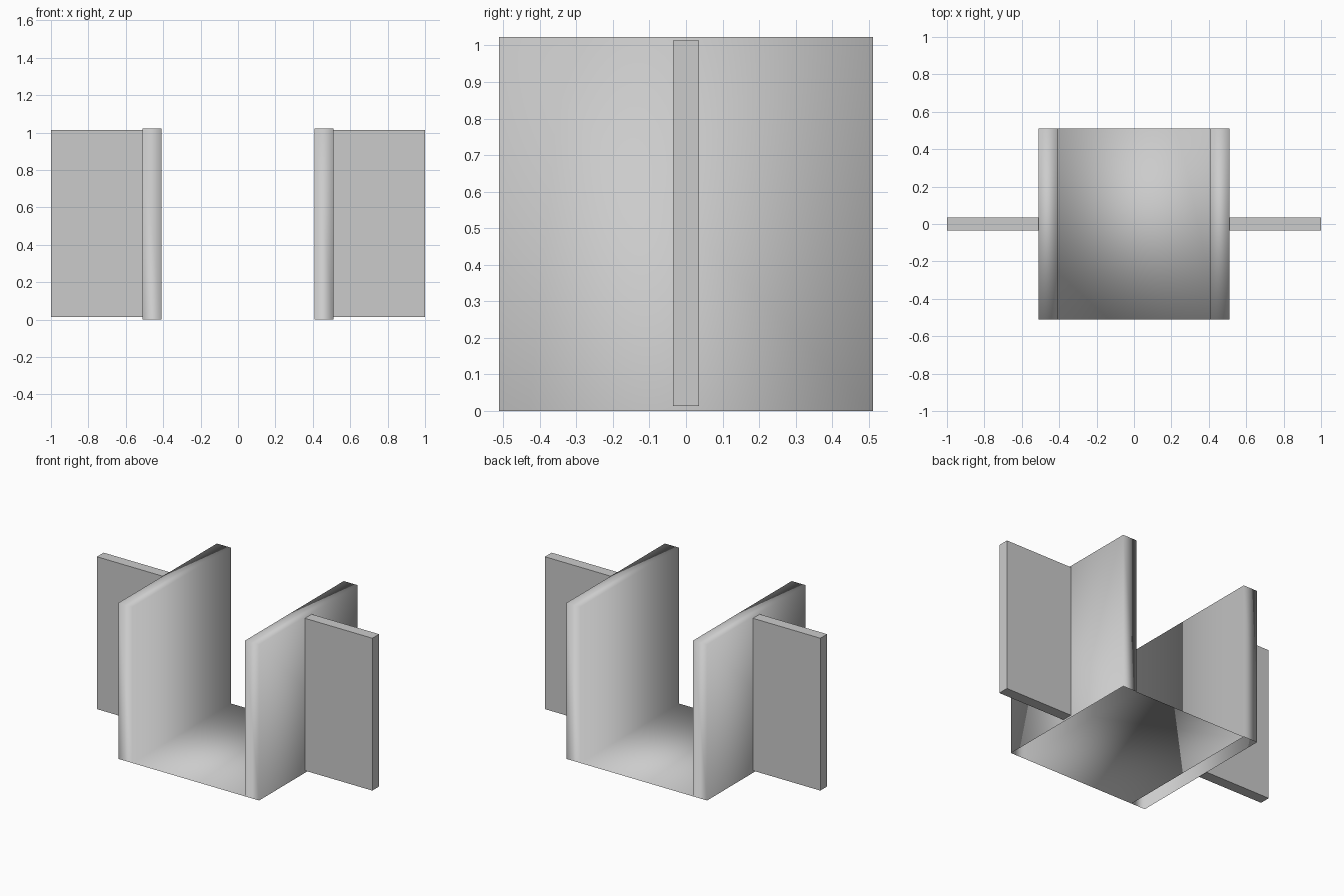
import bpy

if "Cube" in bpy.data.objects:
    bpy.data.objects.remove(bpy.data.objects["Cube"])


def make_mesh(name, verts, faces, smooth):
    mesh = bpy.data.meshes.new(name)
    mesh.from_pydata(verts, [], faces)
    mesh.shade_smooth() if smooth else mesh.shade_flat()
    obj = bpy.data.objects.new(name, mesh)
    bpy.context.collection.objects.link(obj)
    return obj


# U-shaped channel: thin sheet profile (x, z) swept front to back, hollow walls open below
OUT, INN, H, D = 0.511, 0.41, 1.023, 0.511
profile = [(-OUT, 0), (-OUT, H), (-INN, H), (-INN, 0),
           (INN, 0), (INN, H), (OUT, H), (OUT, 0)]
n = len(profile)
verts = [(x, y, z) for y in (-D, D) for x, z in profile]
faces = [(i, i + 1, i + 1 + n, i + n) for i in range(n - 1)]
for s in (0, 4):  # wall end caps
    faces.append((s + 3, s + 2, s + 1, s))
    faces.append((s + n, s + n + 1, s + n + 2, s + n + 3))
make_mesh("channel", verts, faces, True)

# Side fins: flat plates butting against the outer walls, inner end left open
X, T, Z0, Z1 = 1.0, 0.035, 0.014, 1.014
box = [(x, y, z) for x in (OUT, X) for y in (-T, T) for z in (Z0, Z1)]
quads = [(4, 6, 7, 5), (0, 4, 5, 1), (2, 3, 7, 6), (1, 5, 7, 3), (0, 2, 6, 4)]
fin = make_mesh("side_fins", box, quads, False)
mirror = fin.modifiers.new("Mirror", 'MIRROR')
mirror.use_axis[0] = True
mirror.use_mirror_merge = False
